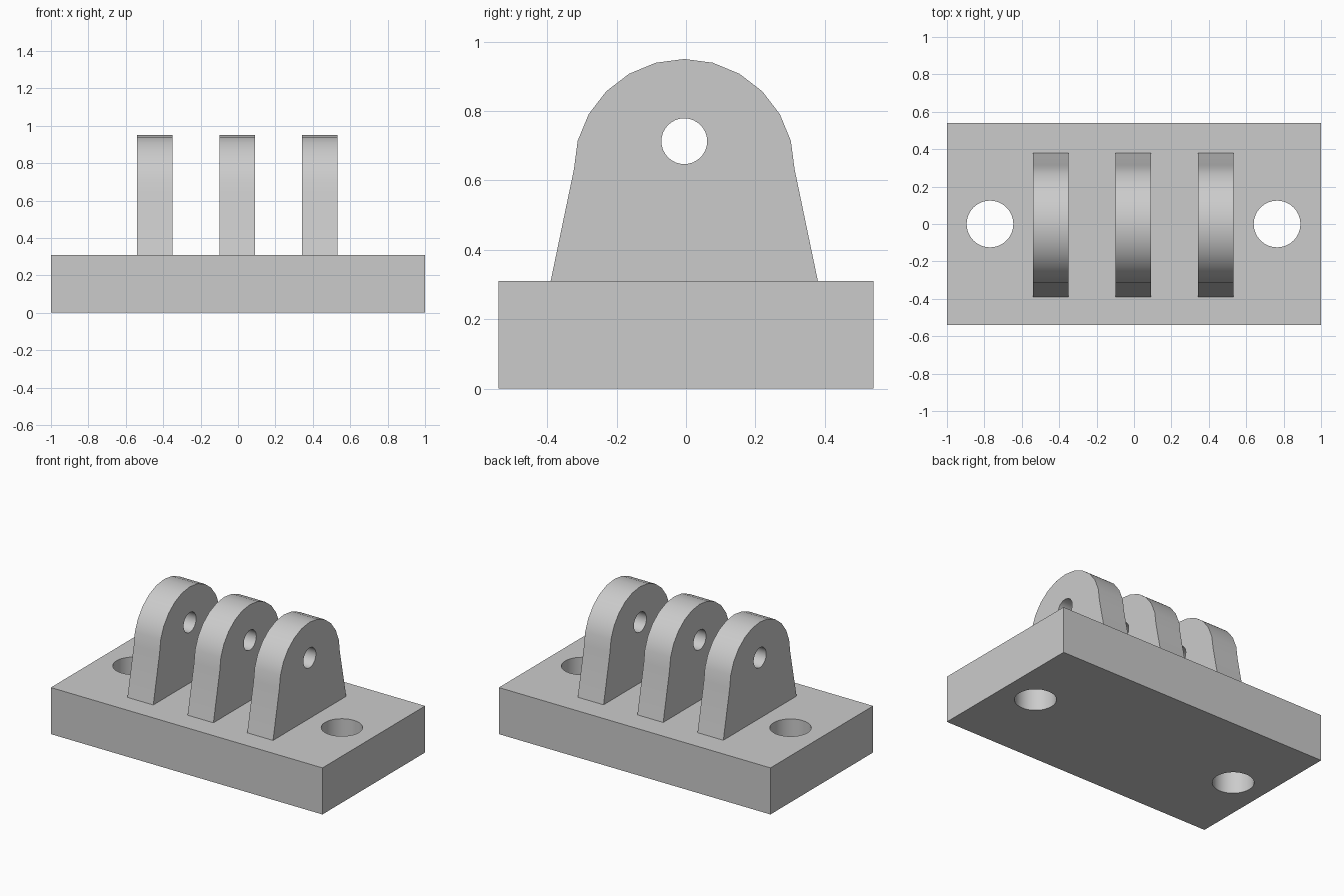
import bpy, bmesh
from math import sin, cos, radians, pi

if "Cube" in bpy.data.objects:
    bpy.data.objects.remove(bpy.data.objects["Cube"], do_unlink=True)

BASE_TOP = 0.31
LUG_WIDTH = 0.19
LUG_Y = -0.005

grey = bpy.data.materials.new("plain grey")
grey.use_nodes = True
grey.diffuse_color = (0.6, 0.6, 0.6, 1)
grey.node_tree.nodes["Principled BSDF"].inputs["Base Color"].default_value = (0.6, 0.6, 0.6, 1)


def extrude_profile(name, points, vector):
    """Closed solid made by sweeping a flat outline along a vector."""
    bm = bmesh.new()
    face = bm.faces.new([bm.verts.new(p) for p in points])
    swept = bmesh.ops.extrude_face_region(bm, geom=[face], use_keep_orig=True)
    verts = [g for g in swept["geom"] if isinstance(g, bmesh.types.BMVert)]
    bmesh.ops.translate(bm, verts=verts, vec=vector)
    bmesh.ops.recalc_face_normals(bm, faces=bm.faces)
    mesh = bpy.data.meshes.new(name)
    bm.to_mesh(mesh)
    bm.free()
    mesh.materials.append(grey)
    obj = bpy.data.objects.new(name, mesh)
    bpy.context.collection.objects.link(obj)
    return obj


def activate(obj):
    bpy.ops.object.select_all(action='DESELECT')
    obj.select_set(True)
    bpy.context.view_layer.objects.active = obj


def drill(obj, centre, radius, depth, rotation=(0, 0, 0)):
    """Cut a round through hole."""
    bpy.ops.mesh.primitive_cylinder_add(vertices=32, radius=radius, depth=depth,
                                        location=centre, rotation=rotation)
    cutter = bpy.context.object
    cutter.hide_render = True
    cutter.data.materials.append(grey)
    activate(obj)
    mod = obj.modifiers.new("hole", 'BOOLEAN')
    mod.operation = 'DIFFERENCE'
    mod.solver = 'EXACT'
    mod.object = cutter
    bpy.ops.object.modifier_apply(modifier=mod.name)
    bpy.data.objects.remove(cutter, do_unlink=True)


def smooth(obj):
    activate(obj)
    bpy.ops.object.shade_smooth_by_angle(angle=radians(30))


# Base plate with two mounting holes
corners = [(-1, -0.54, 0), (1, -0.54, 0), (1, 0.54, 0), (-1, 0.54, 0)]
base = extrude_profile("base_plate", corners, (0, 0, BASE_TOP))
for x in (-0.77, 0.765):
    drill(base, (x, 0, BASE_TOP / 2), 0.125, 1)
smooth(base)

# Three tapered lugs with rounded tops and a shared pin hole
arc = [(0.318 * cos(radians(a)), 0.632 + 0.318 * sin(radians(a)))
       for a in range(0, 181, 15)]
outline = [(-0.385, BASE_TOP), (0.385, BASE_TOP)] + arc
for name, x in (("right_lug", -0.446), ("middle_lug", -0.003), ("left_lug", 0.436)):
    points = [(x - LUG_WIDTH / 2, LUG_Y + y, z) for y, z in outline]
    lug = extrude_profile(name, points, (LUG_WIDTH, 0, 0))
    drill(lug, (x, LUG_Y, 0.713), 0.066, 0.4, (0, pi / 2, 0))
    smooth(lug)
